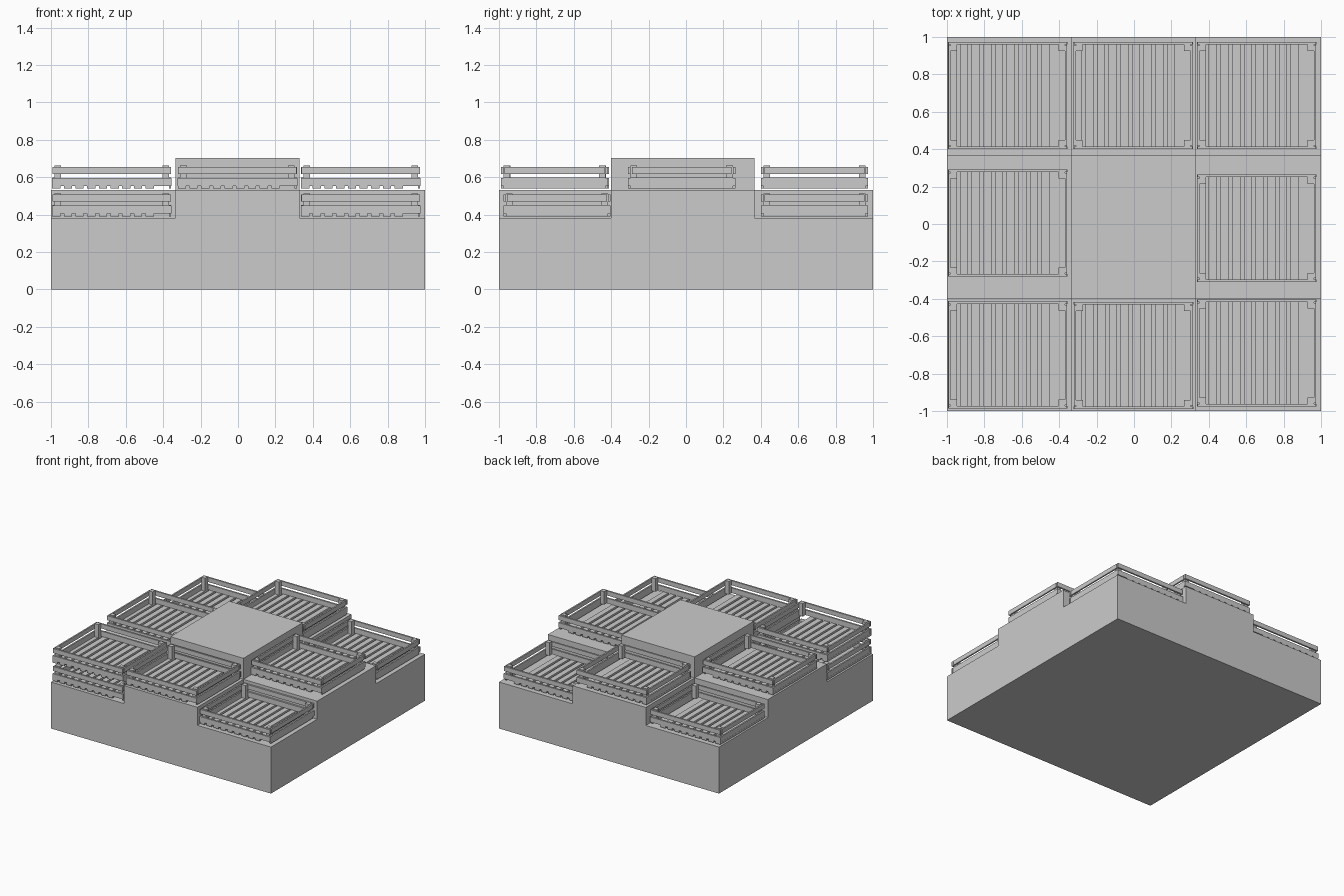
import bpy, bmesh
from mathutils import Matrix, Vector

if "Cube" in bpy.data.objects:
    bpy.data.objects.remove(bpy.data.objects["Cube"])


def make_object(name, bm):
    mesh = bpy.data.meshes.new(name)
    bm.to_mesh(mesh)
    bm.free()
    ob = bpy.data.objects.new(name, mesh)
    bpy.context.collection.objects.link(ob)
    return ob


def add_box(bm, x0, x1, y0, y1, z0, z1):
    centre = Vector(((x0 + x1) / 2, (y0 + y1) / 2, (z0 + z1) / 2))
    size = Matrix.Diagonal((x1 - x0, y1 - y0, z1 - z0, 1))
    bmesh.ops.create_cube(bm, size=1, matrix=Matrix.Translation(centre) @ size)


# Stepped plinth: a 3 x 3 grid of cells with three levels
XS, YS = (-1, -0.335, 0.33, 1), (-1, -0.4, 0.365, 1)
LOW, MID, HIGH = 0.382, 0.53, 0.703
LEVELS = ((LOW, MID, LOW), (MID, HIGH, MID), (LOW, MID, LOW))


def level(i, j):
    return LEVELS[j][i] if 0 <= i < 3 and 0 <= j < 3 else 0


bm = bmesh.new()


def quad(*points):
    bm.faces.new([bm.verts.new(p) for p in points])


for i in range(3):
    for j in range(3):
        x0, x1, y0, y1 = XS[i], XS[i + 1], YS[j], YS[j + 1]
        h = level(i, j)
        quad((x0, y0, h), (x1, y0, h), (x1, y1, h), (x0, y1, h))
        quad((x0, y1, 0), (x1, y1, 0), (x1, y0, 0), (x0, y0, 0))
        # walls down to each lower neighbour
        sides = (((0, -1), (x0, y0), (x1, y0)), ((1, 0), (x1, y0), (x1, y1)),
                 ((0, 1), (x1, y1), (x0, y1)), ((-1, 0), (x0, y1), (x0, y0)))
        for (di, dj), a, b in sides:
            low = level(i + di, j + dj)
            if low < h:
                quad((*a, low), (*b, low), (*b, h), (*a, h))
bmesh.ops.remove_doubles(bm, verts=bm.verts, dist=0.0001)
make_object("stepped_plinth", bm)

# Slatted crate
HX, HY, T = 0.32, 0.287, 0.014
bm = bmesh.new()
for i in range(9):
    x = -0.297 + i * 0.0625
    add_box(bm, x - 0.022, x + 0.022, -HY, HY, 0.008, 0.024)
for s in (-1, 1):
    # front and back boards
    for z0, z1, w in ((0.024, 0.066, HX), (0.088, 0.125, HX - 0.003)):
        y = sorted((s * HY, s * (HY - T)))
        add_box(bm, -w, w, *y, z0, z1)
    # side boards
    for z0, z1, d in ((0.008, 0.068, HY), (0.088, 0.125, HY - 0.006)):
        x = sorted((s * (HX - 0.002), s * (HX - T)))
        add_box(bm, *x, -d + T, d - T, z0, z1)
    # corner posts
    for t in (-1, 1):
        x = sorted((s * (HX - T), s * (HX - T - 0.035)))
        y = sorted((t * (HY - T), t * (HY - T - 0.035)))
        add_box(bm, *x, *y, 0.024, 0.131)
crate = make_object("crate_front_left", bm)
crate.location = (-0.675, -0.7, LOW)

# Crates on every step, with a stacked pair at the front left
PLACES = {
    "crate_front_left_upper": (-0.675, -0.7, MID),
    "crate_front_middle": (-0.003, -0.703, MID),
    "crate_front_right": (0.656, -0.69, LOW),
    "crate_left": (-0.675, 0.005, MID),
    "crate_right": (0.656, -0.023, MID),
    "crate_back_left": (-0.675, 0.687, LOW),
    "crate_back_middle": (-0.005, 0.687, MID),
    "crate_back_right": (0.656, 0.687, LOW),
}
for name, place in PLACES.items():
    ob = bpy.data.objects.new(name, crate.data)
    ob.location = place
    bpy.context.collection.objects.link(ob)
